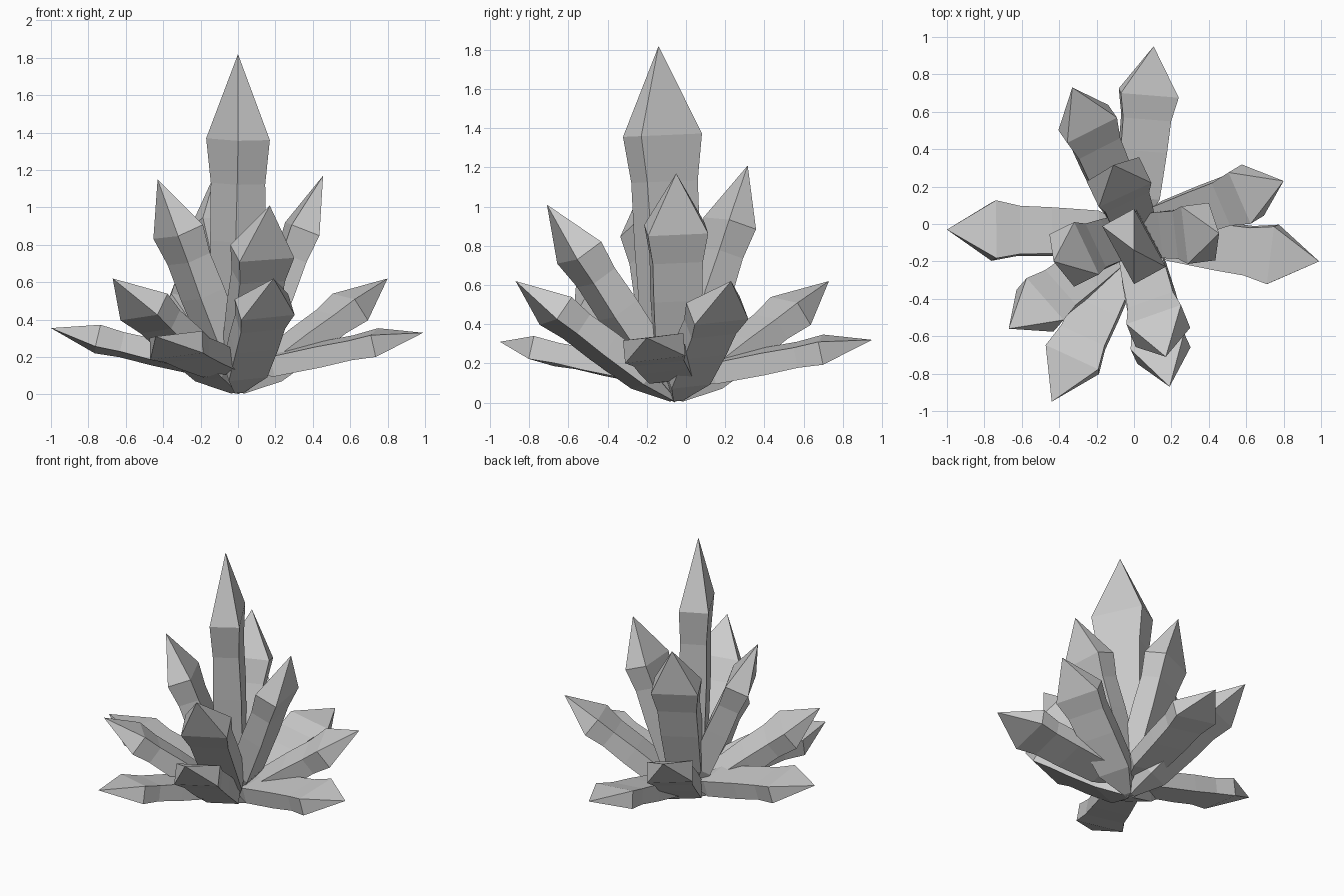
import bpy, bmesh, math
from mathutils import Vector, Matrix

if "Cube" in bpy.data.objects:
    bpy.data.objects.remove(bpy.data.objects["Cube"])

# rings along a shard: (fraction of length, width factor, thickness factor)
RINGS = [(0.02, 0.18, 0.25), (0.2, 0.72, 0.9), (0.45, 0.8, 0.95),
         (0.62, 0.83, 0.88), (0.75, 1.0, 1.0)]


def crystal(name, tip, base, half_w, half_t, side=None, roll=7):
    """Four-sided flaring shard with a pyramid point."""
    tip, base = Vector(tip), Vector(base)
    axis = (tip - base).normalized()
    if side is None:
        side = Vector((0, 0, 1)).cross(axis)
    side = Vector(side)
    side = (side - axis * side.dot(axis)).normalized()
    # lift the side slightly around the shard's axis
    side = Matrix.Rotation(math.radians(roll), 3, axis) @ side
    up = axis.cross(side)
    bm = bmesh.new()
    rings = []
    for t, w, h in RINGS:
        c = base.lerp(tip, t)
        rings.append([bm.verts.new(c + side * a * half_w * w + up * b * half_t * h)
                      for a, b in ((1, 1), (-1, 1), (-1, -1), (1, -1))])
    end, root = bm.verts.new(tip), bm.verts.new(base)
    for i in range(4):
        j = (i + 1) % 4
        for lo, hi in zip(rings, rings[1:]):
            bm.faces.new((lo[i], lo[j], hi[j], hi[i]))
        bm.faces.new((rings[-1][i], rings[-1][j], end))
        bm.faces.new((rings[0][j], rings[0][i], root))
    bmesh.ops.recalc_face_normals(bm, faces=bm.faces)
    mesh = bpy.data.meshes.new(name)
    bm.to_mesh(mesh)
    bm.free()
    bpy.context.collection.objects.link(bpy.data.objects.new(name, mesh))


# upright centre shard, turned diagonally
crystal("centre_crystal", (0, -0.14, 1.82), (0, -0.06, 0.0), 0.177, 0.097,
        side=(-0.17, 0.31, 0), roll=0)

# tall leaning shards
for i, tip in enumerate([(0.455, -0.05, 1.17), (-0.43, -0.2, 1.15),
                         (-0.11, 0.315, 1.21), (0.17, -0.71, 1.01)]):
    crystal(f"tall_crystal_{i + 1}", tip, (0.01, -0.05, 0.03), 0.155, 0.08)

# middle ring of shards
for i, tip in enumerate([(0.19, -0.87, 0.62), (0.8, 0.23, 0.62),
                         (-0.33, 0.73, 0.62), (-0.67, -0.56, 0.62)]):
    crystal(f"middle_crystal_{i + 1}", tip, (0, -0.05, 0.01), 0.15, 0.07)

# low spreading shards
for i, tip in enumerate([(0.99, -0.2, 0.33), (0.105, 0.95, 0.32),
                         (-1.0, -0.03, 0.355), (-0.44, -0.95, 0.31)]):
    crystal(f"low_crystal_{i + 1}", tip, (0, -0.05, 0.12), 0.156, 0.06)
